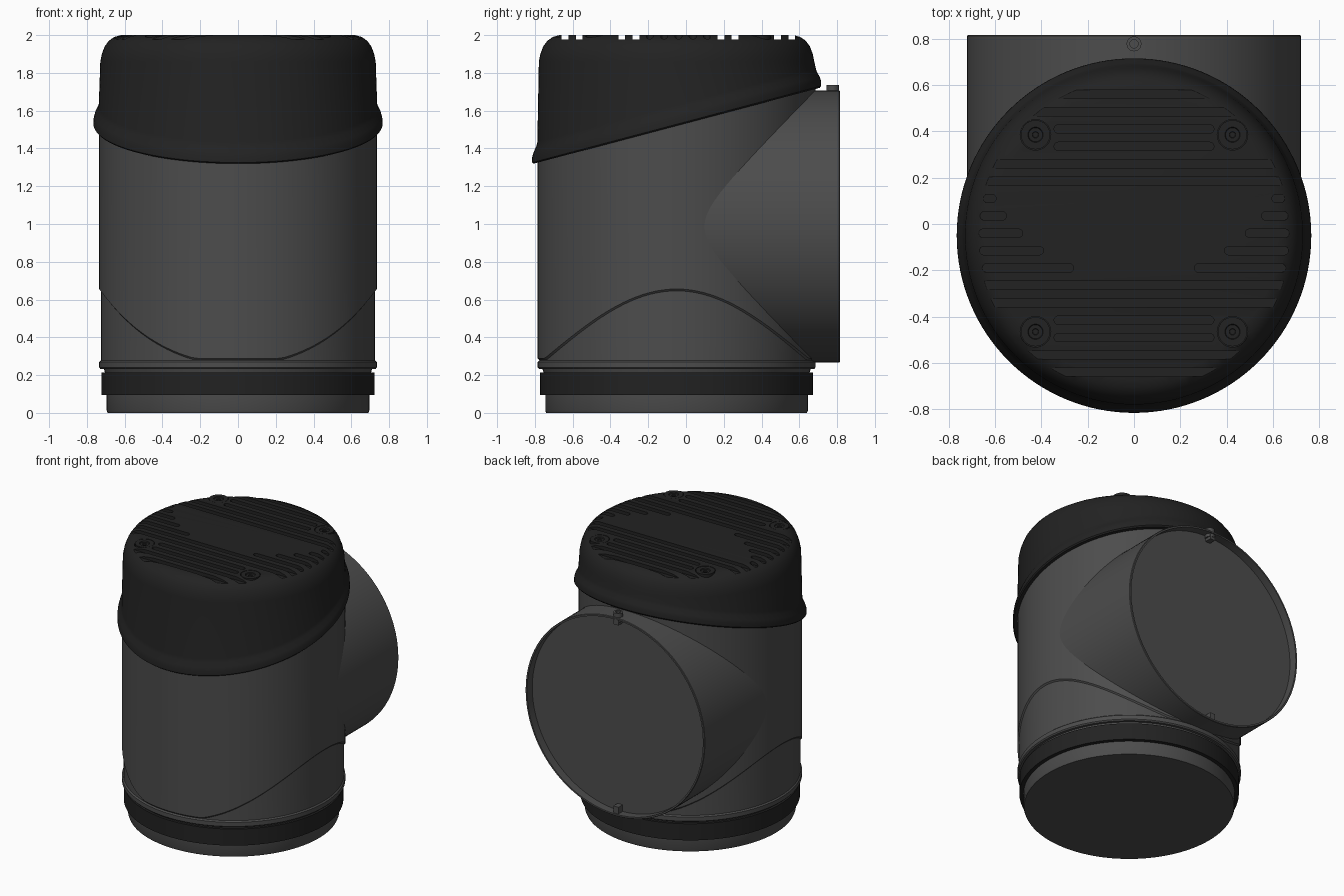
import bpy, bmesh
from math import sin, cos, pi, sqrt
from mathutils import Matrix

cube = bpy.data.objects.get("Cube")
if cube:
    bpy.data.objects.remove(cube)

CY = -0.05       # y of the main vertical axis
SLOPE = 0.265    # tilt of the lid's lower edge
SEG = 128


def material(name, v):
    m = bpy.data.materials.new(name)
    m.use_nodes = True
    m.diffuse_color = (v, v, v, 1)
    bsdf = m.node_tree.nodes["Principled BSDF"]
    bsdf.inputs["Base Color"].default_value = (v, v, v, 1)
    bsdf.inputs["Roughness"].default_value = 0.6
    return m


grey = material("dark grey plastic", 0.073)
black = material("black plastic", 0.016)


def finish(name, bm, mat):
    bmesh.ops.recalc_face_normals(bm, faces=bm.faces)
    me = bpy.data.meshes.new(name)
    bm.to_mesh(me)
    bm.free()
    me.materials.append(mat)
    ob = bpy.data.objects.new(name, me)
    bpy.context.collection.objects.link(ob)
    return ob


def smooth(ob):
    bpy.ops.object.select_all(action="DESELECT")
    ob.select_set(True)
    bpy.context.view_layer.objects.active = ob
    bpy.ops.object.shade_smooth_by_angle(angle=0.6)


def lathe(name, rows, mat, matrix=Matrix.Translation((0, CY, 0)), seg=SEG):
    """Rows are (radius, height, tilt); height may depend on the angle."""
    bm = bmesh.new()
    rings = []
    for r, h, *tilt in rows:
        ring = []
        for i in range(seg):
            a = 2 * pi * i / seg
            z = h(a) if callable(h) else h
            z += (tilt[0] if tilt else 0) * SLOPE * r * sin(a)
            ring.append(bm.verts.new((r * cos(a), r * sin(a), z)))
        rings.append(ring)
    for lo, hi in zip(rings, rings[1:]):
        for i in range(seg):
            j = (i + 1) % seg
            bm.faces.new((lo[i], lo[j], hi[j], hi[i]))
    bm.faces.new(rings[0])
    bm.faces.new(rings[-1])
    bm.transform(matrix)
    ob = finish(name, bm, mat)
    smooth(ob)
    return ob


def box(name, centre, size, mat):
    bm = bmesh.new()
    bmesh.ops.create_cube(bm, size=1, matrix=Matrix.Translation(centre) @ Matrix.Diagonal((*size, 1)))
    return finish(name, bm, mat)


# Arched step low on each side of the body
def arch(a):
    u = min(1, abs(sin(a)) / 0.95)
    return 0.279 + 0.367 * cos(pi / 2 * u)


def arch_top(a):
    return arch(a) + 0.01


# Main body with lower lip and arched recess
lathe("body", [(0.70, 0.20), (0.71, 0.232), (0.728, 0.232), (0.735, 0.24),
               (0.735, 0.27), (0.726, 0.278), (0.726, arch), (0.735, arch_top),
               (0.735, 1.55, 1)], grey)

# Base spigot and the seal band
lathe("base_spigot", [(0.69, 0.0), (0.695, 0.012), (0.695, 0.12)], grey)
lathe("seal_band", [(0.69, 0.095), (0.722, 0.095), (0.722, 0.215), (0.69, 0.215)], black)
box("base_clip", (0, 0.615, 0.014), (0.05, 0.05, 0.026), grey)

# Large side port facing the back
lathe("side_port", [(0.72, 0.0), (0.72, 0.811), (0.717, 0.815), (0.706, 0.815), (0.706, 0.755)],
      grey, Matrix.Translation((0, 0, 0.987)) @ Matrix.Rotation(-pi / 2, 4, "X"))
for name, z in (("port_upper_tab", 1.675), ("port_lower_tab", 0.305)):
    box(name, (0, 0.78, z), (0.04, 0.05, 0.05), grey)
lathe("port_screw_boss", [(0.032, 1.67), (0.032, 1.735), (0.018, 1.735), (0.018, 1.725)],
      grey, Matrix.Translation((0, 0.777, 0)), 24)

# Lid with a tilted flared rim and rounded crown
lid = lathe("lid", [(0.738, 1.522, 1), (0.758, 1.52, 1), (0.765, 1.528, 1), (0.764, 1.557, 1),
                    (0.757, 1.58, 1), (0.743, 1.607, 1), (0.737, 1.63, 1), (0.729, 1.86),
                    (0.721, 1.90), (0.706, 1.94), (0.684, 1.97), (0.655, 1.99), (0.62, 2.0)], black)

# Cutter for the parallel crown grooves and screw recesses
cut = bmesh.new()


def prism(points, z):
    base = cut.faces.new([cut.verts.new((x, y, z)) for x, y in points])
    ext = bmesh.ops.extrude_face_region(cut, geom=[base])["geom"]
    bmesh.ops.translate(cut, vec=(0, 0, 0.2),
                        verts=[v for v in ext if isinstance(v, bmesh.types.BMVert)])


def slot(x0, x1, y, r=0.018):
    arc = [-pi / 2 + pi * k / 8 for k in range(9)]
    prism([(x1 - r + r * cos(a), y + r * sin(a)) for a in arc] +
          [(x0 + r - r * cos(a), y - r * sin(a)) for a in arc], 1.976)


PITCH = 0.075
inner_ends = {0: 0.26, 1: 0.39, 2: 0.48, 3: 0.55, 4: 0.595}
for n in range(-6, 11):
    y = -0.19 + PITCH * n
    if n in inner_ends:                      # short slots either side
        outer = sqrt(0.67 ** 2 - (y - CY) ** 2)
        slot(inner_ends[n], outer, y)
        slot(-outer, -inner_ends[n], y)
    elif n in (-4, -3, 7, 8):                # slots between the screws
        slot(-0.345, 0.345, y)
    else:                                    # grooves across the crown
        slot(-0.8, 0.8, y)

screws = [(x, y) for x in (-0.425, 0.425) for y in (-0.465, 0.385)]
for sx, sy in screws:
    prism([(sx + 0.066 * cos(k * pi / 16), sy + 0.066 * sin(k * pi / 16)) for k in range(32)], 1.975)

cutter = finish("lid_cutter", cut, black)
cutter.hide_render = True
mod = lid.modifiers.new("grooves", "BOOLEAN")
mod.operation = "DIFFERENCE"
mod.solver = "EXACT"
mod.object = cutter
bpy.context.view_layer.objects.active = lid
bpy.ops.object.modifier_apply(modifier=mod.name)
bpy.data.objects.remove(cutter)
smooth(lid)

# Flat screw bosses flush with the crown, each with a small countersunk head
for i, (sx, sy) in enumerate(screws):
    lathe(f"lid_screw_{i + 1}", [(0.063, 1.96), (0.063, 1.999), (0.033, 1.999), (0.03, 1.992),
                                 (0.014, 1.992), (0.012, 1.986)], black,
          Matrix.Translation((sx, sy, 0)), 32)
